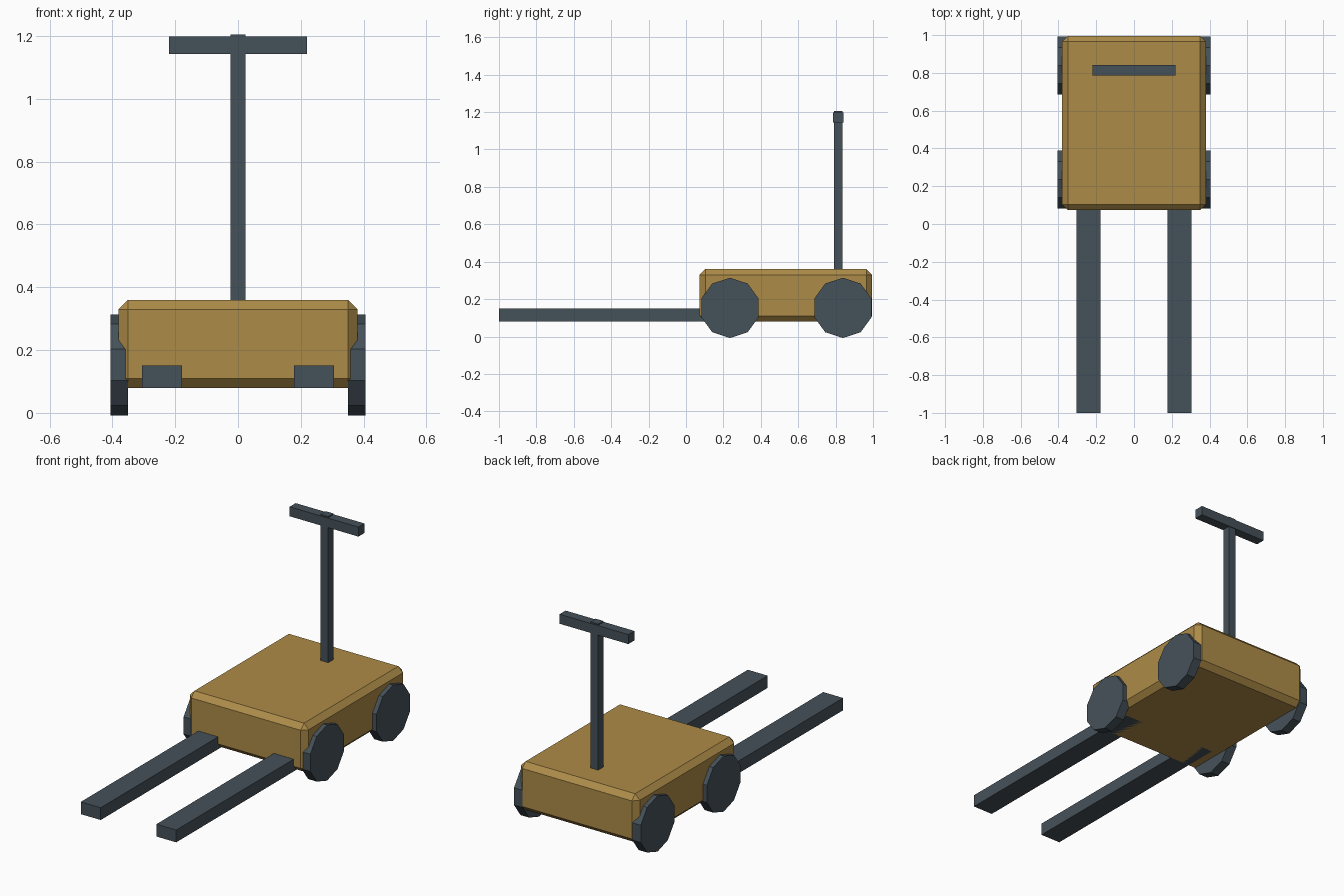
import bpy, bmesh
from math import radians
from mathutils import Matrix

if "Cube" in bpy.data.objects:
    bpy.data.objects.remove(bpy.data.objects["Cube"])


def material(name, rgb):
    m = bpy.data.materials.new(name)
    m.diffuse_color = (*rgb, 1)
    m.use_nodes = True
    m.node_tree.nodes["Principled BSDF"].inputs["Base Color"].default_value = m.diffuse_color
    return m


TAN = material("tan_paint", (0.42, 0.26, 0.065))
DARK = material("dark_steel", (0.06, 0.083, 0.1))


def finish(name, bm, mat):
    mesh = bpy.data.meshes.new(name)
    bm.to_mesh(mesh)
    bm.free()
    mesh.materials.append(mat)
    ob = bpy.data.objects.new(name, mesh)
    bpy.context.collection.objects.link(ob)
    return ob


def box(name, lo, hi, mat):
    size = [b - a for a, b in zip(lo, hi)]
    mid = [(a + b) / 2 for a, b in zip(lo, hi)]
    bm = bmesh.new()
    bmesh.ops.create_cube(bm, size=1, matrix=Matrix.Translation(mid) @ Matrix.Diagonal((*size, 1)))
    return finish(name, bm, mat)


def wheel(name, x, y, z, radius, width):
    # ten-sided disc lying across x, flat side on the ground
    bm = bmesh.new()
    bmesh.ops.create_cone(bm, cap_ends=True, segments=10, radius1=radius, radius2=radius, depth=width)
    turn = Matrix.Rotation(radians(90), 4, 'Y') @ Matrix.Rotation(radians(90), 4, 'Z')
    bm.transform(Matrix.Translation((x, y, z)) @ turn)
    return finish(name, bm, DARK)


# chamfered body
body = box("body", (-0.38, 0.073, 0.08), (0.38, 0.995, 0.36), TAN)
bevel = body.modifiers.new("chamfer", 'BEVEL')
bevel.width = 0.03
bevel.segments = 1

# forks and wheels, both sides
for side, s in (("left", -1), ("right", 1)):
    xs = sorted((s * 0.178, s * 0.305))
    box(f"{side}_fork", (xs[0], -1, 0.08), (xs[1], 0.3, 0.151), DARK)
    for end, y in (("front", 0.235), ("rear", 0.839)):
        wheel(f"{end}_{side}_wheel", s * 0.378, y, 0.153, 0.161, 0.055)

# steering post and handlebar
box("steering_post", (-0.024, 0.79, 0.3), (0.024, 0.837, 1.205), DARK)
box("handlebar", (-0.22, 0.786, 1.143), (0.22, 0.841, 1.198), DARK)
